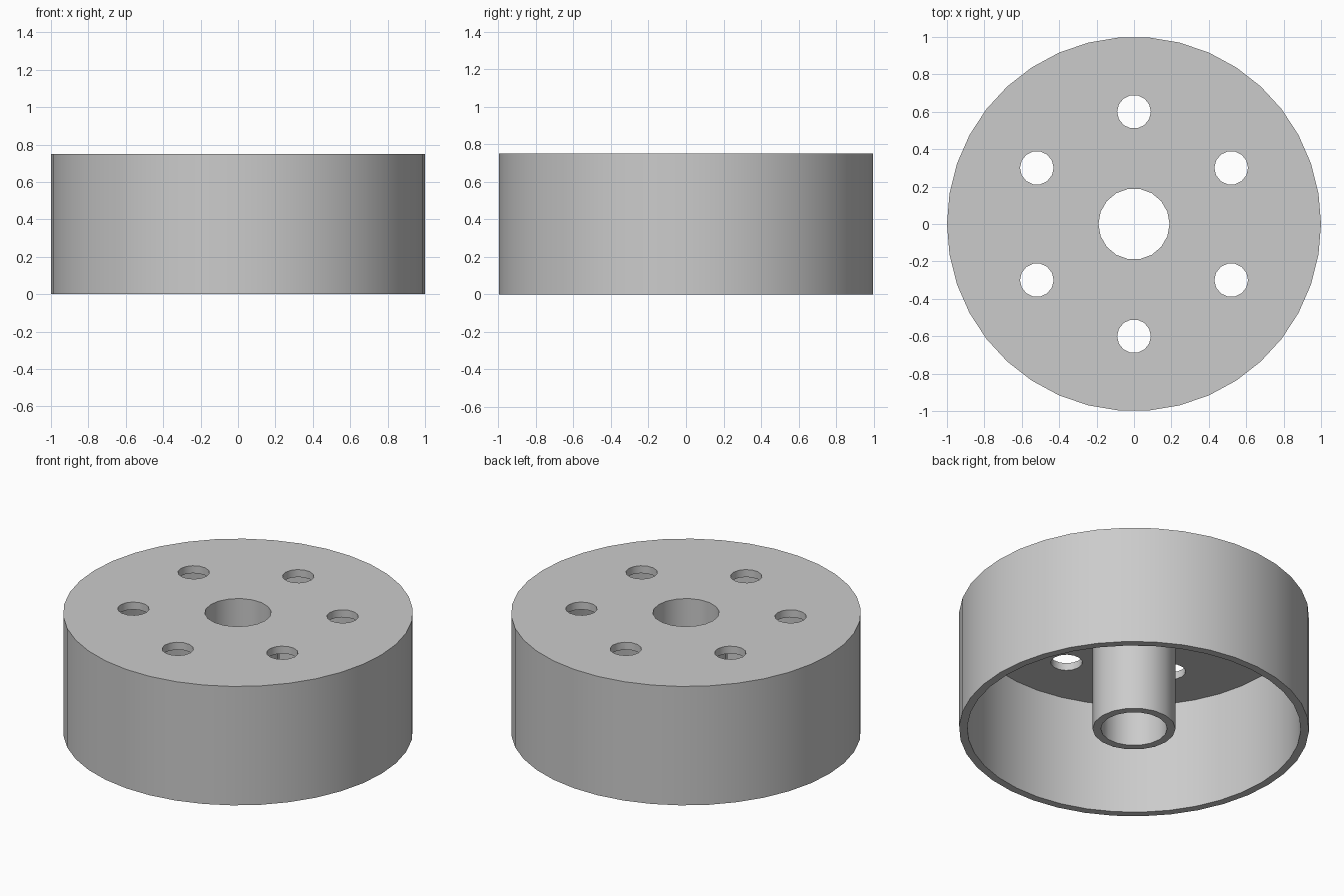
import bpy
from math import sin, cos, radians, pi

cube = bpy.data.objects.get("Cube")
if cube:
    bpy.data.objects.remove(cube, do_unlink=True)

HEIGHT = 0.75
WALL = 0.047
RADIUS = 1.0
BORE = 0.19
BOLT_CIRCLE = 0.6
BOLT_HOLE = 0.09

grey = bpy.data.materials.new("light grey")
grey.use_nodes = True
grey.diffuse_color = (0.6, 0.6, 0.6, 1)
grey.node_tree.nodes["Principled BSDF"].inputs["Base Color"].default_value = (0.6, 0.6, 0.6, 1)


def cylinder(name, radius, bottom, top, sides, x=0, y=0):
    """Upright cylinder with a corner on the x axis."""
    bpy.ops.mesh.primitive_cylinder_add(
        vertices=sides, radius=radius, depth=top - bottom,
        location=(x, y, (bottom + top) / 2), rotation=(0, 0, pi / 2))
    obj = bpy.context.object
    obj.name = name
    obj.data.materials.append(grey)
    return obj


def combine(target, tool, operation):
    """Apply a boolean and remove its helper object."""
    tool.hide_render = True
    mod = target.modifiers.new("boolean", "BOOLEAN")
    mod.operation = operation
    mod.solver = "EXACT"
    mod.object = tool
    bpy.context.view_layer.objects.active = target
    bpy.ops.object.modifier_apply(modifier=mod.name)
    bpy.data.objects.remove(tool, do_unlink=True)


# Drum: closed on top, open underneath
drum = cylinder("drum", RADIUS, 0, HEIGHT, 38)
combine(drum, cylinder("cavity", RADIUS - WALL, -0.2, HEIGHT - WALL, 38), "DIFFERENCE")

# Central hub reaching down to the rim, bored through
combine(drum, cylinder("hub", BORE + WALL, 0, HEIGHT - WALL / 2, 18), "UNION")
combine(drum, cylinder("bore", BORE, -0.2, HEIGHT + 0.2, 18), "DIFFERENCE")

# Ring of six holes through the top plate
for i in range(6):
    a = radians(30 + 60 * i)
    hole = cylinder("hole", BOLT_HOLE, HEIGHT - 0.2, HEIGHT + 0.2, 14,
                    BOLT_CIRCLE * cos(a), BOLT_CIRCLE * sin(a))
    combine(drum, hole, "DIFFERENCE")

# Smooth round walls with crisp rims
bpy.ops.object.select_all(action="DESELECT")
drum.select_set(True)
bpy.context.view_layer.objects.active = drum
bpy.ops.object.shade_smooth_by_angle(angle=radians(35))
